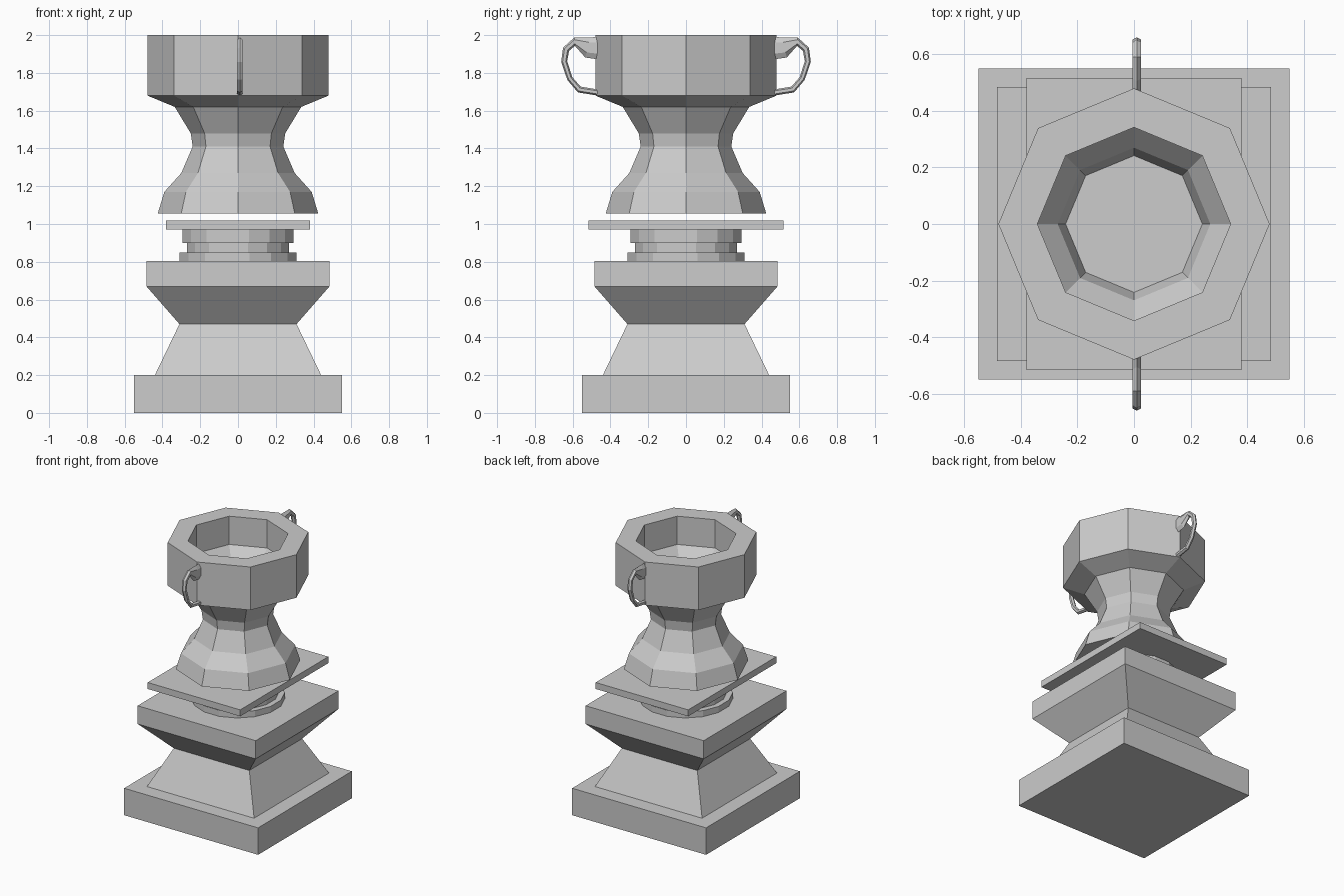
import bpy, bmesh
from math import sin, cos, pi
from mathutils import Vector

cube = bpy.data.objects.get("Cube")
if cube:
    bpy.data.objects.remove(cube, do_unlink=True)

# One plain stone grey for everything
stone = bpy.data.materials.new("stone grey")
grey = (0.604, 0.604, 0.604, 1)
stone.diffuse_color = grey
stone.use_nodes = True
stone.node_tree.nodes["Principled BSDF"].inputs["Base Color"].default_value = grey


def skin(name, rings):
    """Join a sequence of equal rings with flat faces and cap both ends."""
    bm = bmesh.new()
    loops = [[bm.verts.new(p) for p in ring] for ring in rings]
    n = len(loops[0])
    for a, b in zip(loops, loops[1:]):
        for i in range(n):
            j = (i + 1) % n
            bm.faces.new((a[i], a[j], b[j], b[i]))
    bm.faces.new(loops[0][::-1])
    bm.faces.new(loops[-1])
    bmesh.ops.recalc_face_normals(bm, faces=bm.faces)
    mesh = bpy.data.meshes.new(name)
    bm.to_mesh(mesh)
    bm.free()
    mesh.materials.append(stone)
    obj = bpy.data.objects.new(name, mesh)
    bpy.context.collection.objects.link(obj)
    return obj


def lathe(name, profile, sides, turn=0.0):
    """Turn (radius, height) points around the z axis."""
    angles = [turn + 2 * pi * i / sides for i in range(sides)]
    return skin(name, [[(r * cos(a), r * sin(a), z) for a in angles]
                       for r, z in profile])


def block(name, profile):
    """Stack rectangles given as (half x, half y, height)."""
    return skin(name, [[(-x, -y, z), (x, -y, z), (x, y, z), (-x, y, z)]
                       for x, y, z in profile])


# Square plinth and waisted pedestal
block("plinth", [(0.55, 0.55, 0), (0.55, 0.55, 0.2)])
block("pedestal", [(0.44, 0.44, 0.2), (0.31, 0.31, 0.47),
                   (0.485, 0.485, 0.67), (0.485, 0.485, 0.805)])

# Round stepped collar and the thin slab above it
lathe("collar", [(0.315, 0.805), (0.315, 0.85), (0.275, 0.85),
                 (0.275, 0.9), (0.3, 0.9), (0.3, 0.97)], 16, pi / 16)
block("slab", [(0.38, 0.517, 0.97), (0.38, 0.517, 1.018)])

# Eight-sided urn: flared foot, narrow neck, straight rim, hollow inside
outside = [(0.425, 1.055), (0.39, 1.17), (0.3, 1.27), (0.24, 1.41),
           (0.25, 1.48), (0.335, 1.62), (0.48, 1.68), (0.48, 2)]
inside = [(0.342, 2), (0.342, 1.79), (0.27, 1.71), (0.242, 1.62)]
lathe("urn", outside + inside, 8)

# Handle path: (distance from centre, height, half thickness)
path = [(0.45, 1.93, 0.06), (0.52, 1.935, 0.055), (0.59, 1.965, 0.022),
        (0.635, 1.925, 0.018), (0.645, 1.86, 0.016), (0.615, 1.77, 0.015),
        (0.565, 1.712, 0.017), (0.46, 1.695, 0.016)]


def handle(name, side):
    rings = []
    for i, (y, z, half) in enumerate(path):
        before, after = path[max(i - 1, 0)], path[min(i + 1, len(path) - 1)]
        along = Vector((0, after[0] - before[0], after[1] - before[1])).normalized()
        across = Vector((0, -along.z, along.y))
        ring = []
        for k in range(6):
            a = k * pi / 3
            p = Vector((0.01 + 0.017 * sin(a), y, z)) + across * half * cos(a)
            ring.append((p.x, p.y * side, p.z))
        rings.append(ring)
    return skin(name, rings)


handle("front_handle", -1)
handle("back_handle", 1)
